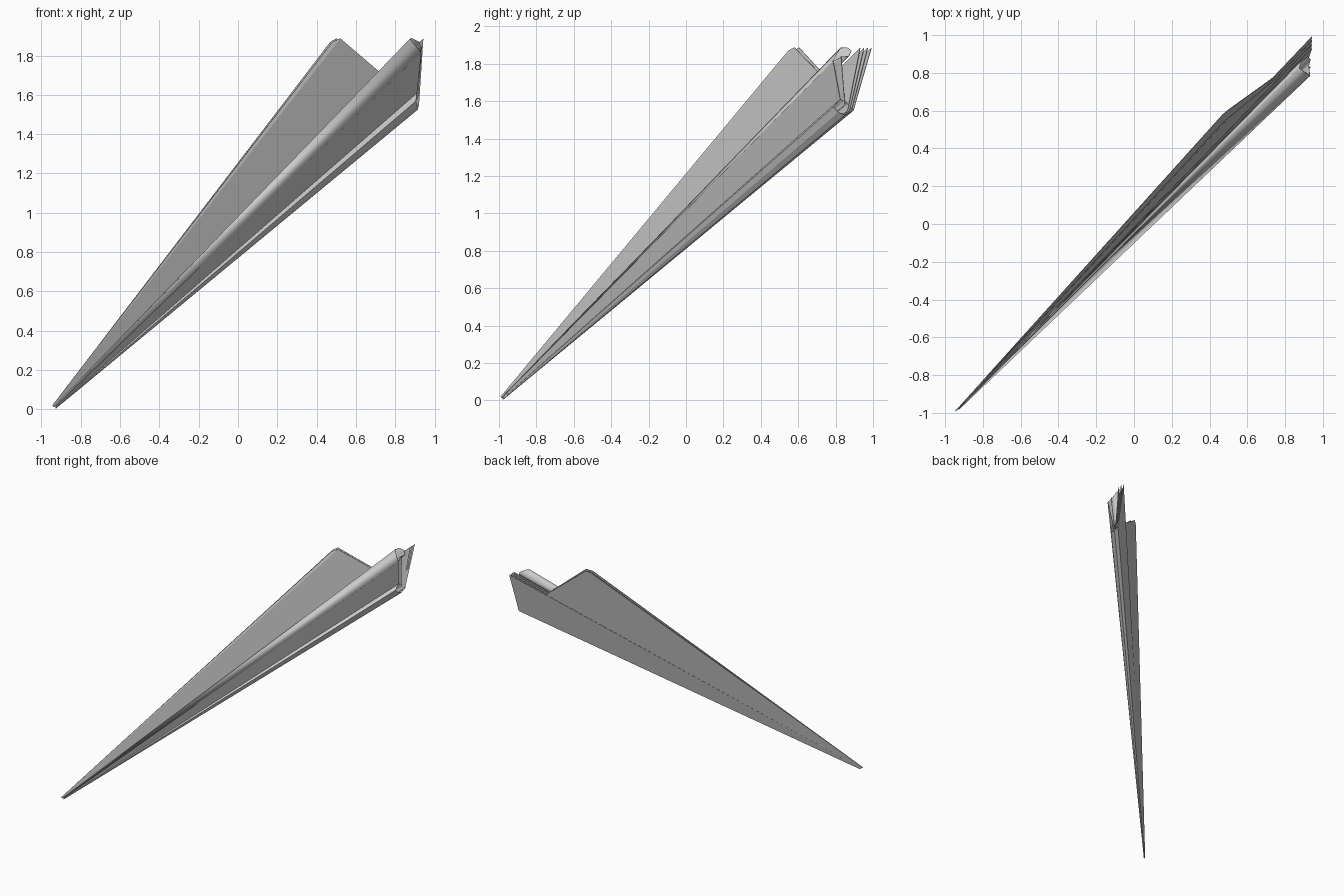
import bpy
from mathutils import Vector

cube = bpy.data.objects.get("Cube")
if cube:
    bpy.data.objects.remove(cube, do_unlink=True)

paper = bpy.data.materials.new("paper_grey")
paper.use_nodes = True
colour = (0.6, 0.6, 0.6, 1)
paper.diffuse_color = colour
paper.node_tree.nodes["Principled BSDF"].inputs["Base Color"].default_value = colour

NOSE = Vector((-0.93, -0.98, 0.012))   # blunt point where all folds meet
TAIL = Vector((0.85, 0.82, 1.70))      # middle of the tail section
TAPER = 0.04


def fold(name, profile, closed=False, smooth=False):
    """Stretch a tail profile down to the nose as a strip of folded paper."""
    tail = [Vector(p) for p in profile]
    nose = [NOSE + (p - TAIL) * TAPER for p in tail]
    n = len(tail)
    faces = [(i, (i + 1) % n, n + (i + 1) % n, n + i)
             for i in range(n if closed else n - 1)]
    mesh = bpy.data.meshes.new(name)
    mesh.from_pydata(nose + tail, [], faces)
    mesh.materials.append(paper)
    ob = bpy.data.objects.new(name, mesh)
    bpy.context.collection.objects.link(ob)
    sheet = ob.modifiers.new("paper_thickness", "SOLIDIFY")
    sheet.thickness = 0.003
    sheet.offset = 0
    if smooth:
        bpy.ops.object.select_all(action="DESELECT")
        ob.select_set(True)
        bpy.context.view_layer.objects.active = ob
        bpy.ops.object.shade_smooth_by_angle(angle=0.6)
    return ob


# Broad open wing, two layers with a clipped outer corner
fold("wing_back_layer", [(0.47, 0.58, 1.87), (0.50, 0.605, 1.887), (0.75, 0.785, 1.69)])
fold("wing_front_layer", [(0.48, 0.548, 1.87), (0.52, 0.58, 1.887), (0.75, 0.77, 1.69)])

# Body side behind, several layers fanning open at the top
for i in range(4):
    fold(f"body_back_layer_{i + 1}",
         [(0.942, 0.992 - 0.02 * i, 1.885), (0.92, 0.895 - 0.01 * i, 1.55)])

# Body side in front, two layers
fold("body_front_layer", [(0.932, 0.787, 1.815), (0.91, 0.825, 1.61)])
fold("body_inner_layer", [(0.935, 0.83, 1.84), (0.915, 0.85, 1.58)])

# Second wing, curled into a narrow flattened cone
fold("curled_wing", [(0.932, 0.785, 1.813), (0.875, 0.825, 1.884), (0.885, 0.86, 1.888),
                     (0.92, 0.885, 1.87), (0.935, 0.87, 1.84), (0.925, 0.835, 1.838)],
     closed=True, smooth=True)

# Rolled fold along the keel
fold("keel_roll", [(0.91, 0.825, 1.61), (0.905, 0.79, 1.568), (0.912, 0.815, 1.54),
                   (0.915, 0.85, 1.527), (0.92, 0.895, 1.55), (0.915, 0.86, 1.59)],
     closed=True)
